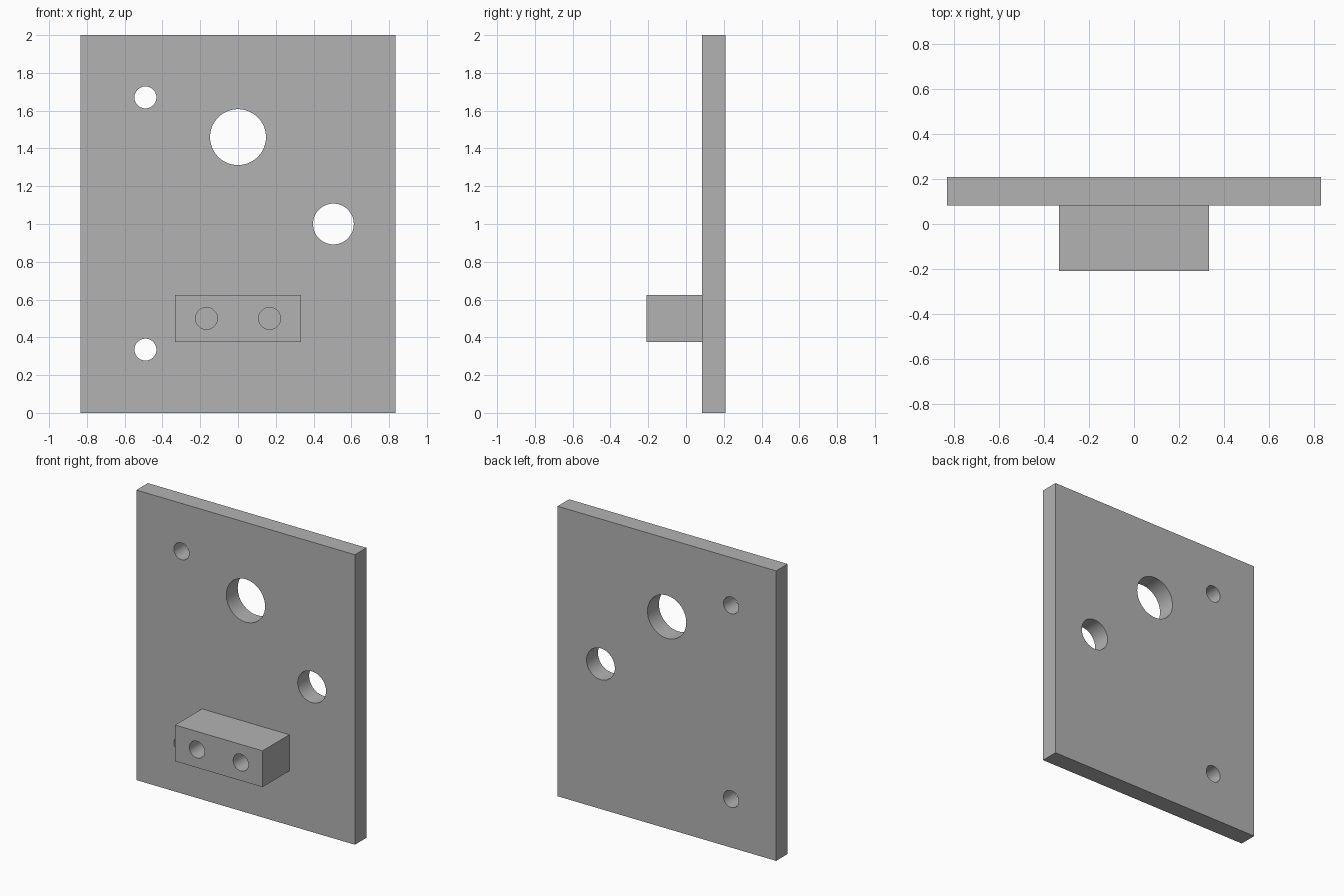
import bpy
import math

cube = bpy.data.objects.get("Cube")
if cube:
    bpy.data.objects.remove(cube, do_unlink=True)

# Single flat colour
grey = bpy.data.materials.new("plain_grey")
grey.use_nodes = True
colour = (0.45, 0.45, 0.45, 1)
grey.diffuse_color = colour
grey.node_tree.nodes["Principled BSDF"].inputs["Base Color"].default_value = colour


def box(name, size, centre):
    bpy.ops.mesh.primitive_cube_add(size=1, location=centre)
    ob = bpy.context.object
    ob.name = name
    ob.scale = size
    bpy.ops.object.transform_apply(location=False, rotation=False, scale=True)
    ob.data.materials.append(grey)
    return ob


def drill(ob, x, z, radius):
    """Cut a round hole through a part, front to back."""
    bpy.ops.mesh.primitive_cylinder_add(
        vertices=64, radius=radius, depth=1,
        location=(x, ob.location.y, z), rotation=(math.pi / 2, 0, 0))
    cutter = bpy.context.object
    cutter.name = "hole_cutter"
    cutter.hide_render = True
    cutter.data.materials.append(grey)
    mod = ob.modifiers.new("hole", 'BOOLEAN')
    mod.operation = 'DIFFERENCE'
    mod.solver = 'EXACT'
    mod.object = cutter
    bpy.ops.object.select_all(action='DESELECT')
    ob.select_set(True)
    bpy.context.view_layer.objects.active = ob
    bpy.ops.object.modifier_apply(modifier=mod.name)
    bpy.data.objects.remove(cutter, do_unlink=True)


# Upright plate with its four through holes
plate = box("back_plate", (1.667, 0.125, 2), (0, 0.146, 1))
for x, z, radius in ((0, 1.46, 0.148), (0.505, 1.0, 0.108),
                     (-0.49, 1.67, 0.058), (-0.49, 0.335, 0.058)):
    drill(plate, x, z, radius)

# Block on the front, bored up to the plate
block = box("mounting_block", (0.667, 0.292, 0.25), (0, -0.0625, 0.5))
for side in (-1, 1):
    drill(block, side * 0.167, 0.5, 0.058)

# Smooth bores, sharp rims
for ob in (plate, block):
    bpy.ops.object.select_all(action='DESELECT')
    ob.select_set(True)
    bpy.context.view_layer.objects.active = ob
    bpy.ops.object.shade_smooth_by_angle(angle=math.radians(30))
